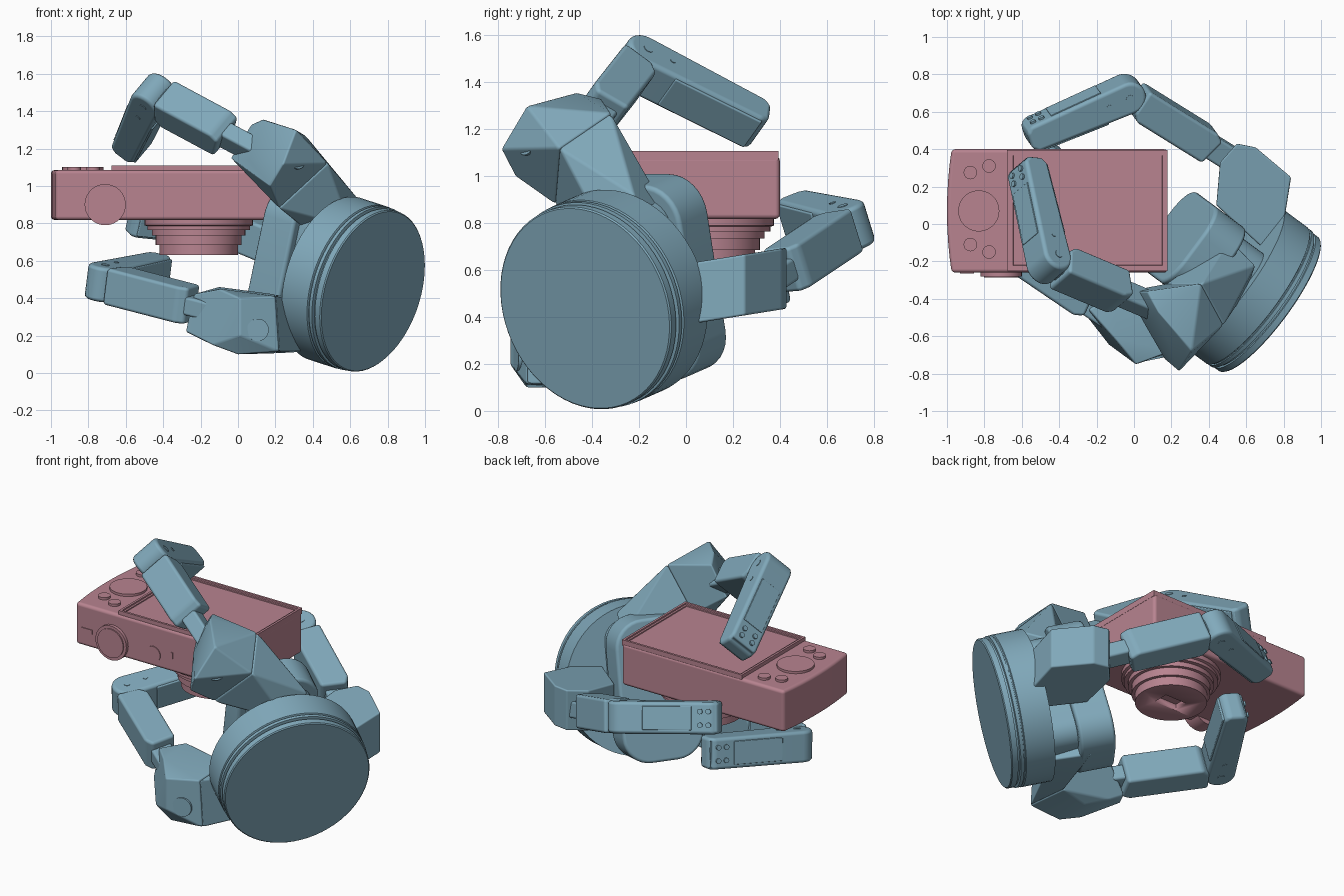
import bpy, bmesh
from math import pi, sin, cos
from mathutils import Vector as V

if "Cube" in bpy.data.objects:
    bpy.data.objects.remove(bpy.data.objects["Cube"])

def material(name, c):
    m = bpy.data.materials.new(name)
    m.diffuse_color = (*c, 1)
    m.use_nodes = True
    m.node_tree.nodes["Principled BSDF"].inputs["Base Color"].default_value = m.diffuse_color
    return m

BLUE = material("hand_blue", (0.22, 0.40, 0.50))
PINK = material("camera_pink", (0.48, 0.23, 0.28))

def finish(name, bm, mat, bevel=0, seg=3):
    bmesh.ops.recalc_face_normals(bm, faces=bm.faces)
    me = bpy.data.meshes.new(name)
    bm.to_mesh(me)
    bm.free()
    ob = bpy.data.objects.new(name, me)
    bpy.context.collection.objects.link(ob)
    me.materials.append(mat)
    bpy.ops.object.select_all(action='DESELECT')
    ob.select_set(True)
    bpy.context.view_layer.objects.active = ob
    bpy.ops.object.shade_smooth_by_angle(angle=0.5)
    if bevel:
        b = ob.modifiers.new("round_edges", 'BEVEL')
        b.width, b.segments, b.limit_method, b.angle_limit = bevel, seg, 'ANGLE', 0.5
        b.harden_normals = True
    return ob

def prism(name, pts, o, axes, lo, hi, mat, bevel=0, recess=None):
    """Extrude a 2D outline along the third axis; optionally sink the top face."""
    ax, ay, az = axes
    bm = bmesh.new()
    rings = [[bm.verts.new(V(o) + ax*a + ay*b + az*t) for a, b in pts] for t in (lo, hi)]
    bm.faces.new(rings[0])
    top = bm.faces.new(rings[1])
    n = len(pts)
    for i in range(n):
        j = (i + 1) % n
        bm.faces.new((rings[0][i], rings[0][j], rings[1][j], rings[1][i]))
    bmesh.ops.recalc_face_normals(bm, faces=bm.faces)
    for width, depth in recess or []:
        bmesh.ops.inset_region(bm, faces=[top], thickness=width)
        bmesh.ops.translate(bm, verts=top.verts, vec=az * -depth)
    return finish(name, bm, mat, bevel)

def lathe(name, prof, o, axis, mat, n=48):
    """Spin (radius, height) pairs about an axis."""
    q = V((0, 0, 1)).rotation_difference(axis)
    bm = bmesh.new()
    vs = [bm.verts.new(V(o) + q @ V((r, 0, h))) for r, h in prof]
    es = [bm.edges.new(p) for p in zip(vs, vs[1:])]
    bmesh.ops.spin(bm, geom=vs + es, cent=V(o), axis=axis, angle=2*pi, steps=n)
    bmesh.ops.remove_doubles(bm, verts=bm.verts, dist=1e-4)
    return finish(name, bm, mat)

def disc(name, r, h, o, axis, mat, n=24):
    return lathe(name, [(0, 0), (r, 0), (r, h), (0, h)], o, axis, mat, n)

def hull(name, pts, mat, bevel=0.01):
    bm = bmesh.new()
    for p in pts:
        bm.verts.new(p)
    r = bmesh.ops.convex_hull(bm, input=bm.verts)
    bmesh.ops.delete(bm, geom=list({g for g in r["geom_interior"] + r["geom_unused"]
                                    if isinstance(g, bmesh.types.BMVert)}), context='VERTS')
    bmesh.ops.dissolve_limit(bm, angle_limit=0.12, verts=bm.verts, edges=bm.edges)
    return finish(name, bm, mat, bevel, 2)

def rect(x0, x1, y0, y1):
    return [(x0, y0), (x1, y0), (x1, y1), (x0, y1)]

def rrect(a, b, r, n=8):
    return [(sx*(a-r) + r*cos(t), sy*(b-r) + r*sin(t))
            for k, (sx, sy) in enumerate([(1, 1), (-1, 1), (-1, -1), (1, -1)])
            for t in [(k + i/n)*pi/2 for i in range(n + 1)]]

X, Y, Z = V((1, 0, 0)), V((0, 1, 0)), V((0, 0, 1))
WORLD = (X, Y, Z)

# camera body with a gently bowed left end
bow = [(-0.975 - 0.025*(1 - (k/4)**2), 0.07 + 0.33*k/4) for k in range(4, -5, -1)]
prism("camera_body", bow + [(0.18, -0.26), (0.18, 0.40)], (0, 0, 0), WORLD, 0.818, 1.085, PINK, 0.02)
# rear screen and control buttons
prism("screen", rect(-0.675, 0.18, -0.25, 0.395), (0, 0, 0), WORLD, 1.07, 1.108, PINK, 0,
      [(0.02, 0), (0.002, 0.008), (0.018, 0), (0.002, 0.006)])
disc("control_wheel", 0.11, 0.03, (-0.83, 0.07, 1.07), Z, PINK, 40)
for i, (x, y) in enumerate([(-0.875, 0.275), (-0.775, 0.31), (-0.875, -0.11), (-0.775, -0.15)]):
    disc(f"rear_button_{i}", 0.036, 0.03, (x, y, 1.07), Z, PINK)
# dial, button and slots on the front-facing edge
disc("mode_dial", 0.11, 0.10, (-0.71, -0.18, 0.90), -Y, PINK, 40)
disc("mode_dial_cap", 0.092, 0.107, (-0.71, -0.18, 0.90), -Y, PINK, 40)
disc("shutter_button", 0.05, 0.07, (-0.42, -0.195, 0.90), -Y, PINK)
prism("power_switch", rect(-0.93, -0.855, 0.91, 0.937), (0, 0, 0), (X, Z, Y), -0.265, -0.2, PINK)
prism("side_slot", rect(-0.295, -0.28, 0.905, 0.945), (0, 0, 0), (X, Z, Y), -0.265, -0.2, PINK)
# stepped lens, its front ring recessed to a rectangular opening
LENS = V((-0.21, 0.085, 0))
lathe("lens_barrel", [(0, 0.83), (0.29, 0.83), (0.29, 0.79), (0.275, 0.785), (0.275, 0.765), (0.25, 0.765),
                      (0.25, 0.735), (0.23, 0.735), (0.23, 0.685), (0, 0.685)], LENS, Z, PINK, 48)
circle = [(0.21*cos(k*pi/24), 0.21*sin(k*pi/24)) for k in range(48)]
front = prism("lens_front", circle, LENS, WORLD, 0.63, 0.70, PINK)
cut = prism("lens_opening_cutter", rect(-0.08, 0.08, -0.05, 0.05), LENS, WORLD, 0.6, 0.67, PINK)
cut.hide_render = True
cut.hide_set(True)
b = front.modifiers.new("opening", 'BOOLEAN')
b.object, b.operation = cut, 'DIFFERENCE'

# hand frame: N points out of the wrist disc, SIDE is level, UP completes it
N = V((0.777, -0.576, -0.253)).normalized()
SIDE = Z.cross(N).normalized()
UP = N.cross(SIDE)
F = V((0.722, -0.43, 0.437))
# wrist drum
lathe("wrist_drum", [(0, 0), (0.44, 0), (0.446, 0.006), (0.446, 0.04), (0.435, 0.042), (0.435, 0.052),
                     (0.452, 0.055), (0.452, 0.075), (0.445, 0.077), (0.445, 0.083), (0.454, 0.087),
                     (0.454, 0.262), (0, 0.262)], F, -N, BLUE, 64)
# palm
prism("palm_core", rrect(0.2, 0.37, 0.12), F, (SIDE, UP, N), -0.46, -0.22, BLUE)
prism("palm_plate", rrect(0.25, 0.43, 0.17), F, (SIDE, UP, N), -0.635, -0.42, BLUE, 0.02)

# knuckle housings
upper_joint = [(0.36, -0.32, 1.27), (0.48, -0.54, 1.12), (0.22, -0.56, 0.88), (0.17, -0.32, 1.0)]
hull("upper_knuckle", upper_joint + [(0.07, -0.36, 1.33), (0.13, -0.47, 1.357), (0.31, -0.68, 1.3),
     (0.24, -0.79, 1.115), (0.06, -0.54, 1.14), (0.17, -0.73, 1.0), (-0.04, -0.36, 1.15)], BLUE)
hull("upper_knuckle_arm", upper_joint + [(0.51, -0.08, 0.85), (0.65, -0.22, 0.92),
     (0.6, -0.36, 0.78), (0.42, -0.26, 0.72)], BLUE)
lower_joint = [(0.2, -0.68, 0.41), (0.22, -0.68, 0.115), (0.2, -0.4, 0.105), (0.2, -0.4, 0.42)]
hull("lower_knuckle", lower_joint + [(0.01, -0.75, 0.4), (0.01, -0.75, 0.2), (0, -0.68, 0.10),
     (-0.14, -0.64, 0.15), (-0.1, -0.62, 0.45), (-0.1, -0.38, 0.46), (-0.15, -0.4, 0.17), (0, -0.45, 0.10),
     (-0.28, -0.46, 0.22), (-0.24, -0.46, 0.42), (-0.26, -0.4, 0.24)], BLUE)
hull("lower_knuckle_arm", lower_joint + [(0.32, -0.02, 0.36), (0.3, -0.02, 0.14),
     (0.46, -0.2, 0.12), (0.46, -0.2, 0.36)], BLUE)
side_outline = [(0.46, 0.33), (0.55, 0.43), (0.65, 0.41), (0.84, 0.25), (0.8, 0), (0.68, -0.12), (0.44, 0.1)]
hull("side_knuckle", [(x, y, h + 0.16*(y - 0.08)) for x, y in side_outline for h in (0.38, 0.64)], BLUE)
disc("upper_motor_cap", 0.055, 0.03, (0.3, -0.66, 1.14), V((0.6, -0.75, 0.15)).normalized(), BLUE)
disc("lower_motor_cap", 0.06, 0.03, (0.1, -0.695, 0.23), V((0.2, -1, 0)).normalized(), BLUE)

def finger(name, root, mid, tip):
    """Proximal link on a narrow tongue, then a padded fingertip link."""
    root, mid, tip = V(root), V(mid), V(tip)
    d1, d2 = (mid - root).normalized(), (tip - mid).normalized()
    axis = d1.cross(d2).normalized()
    in1, in2 = axis.cross(d1), axis.cross(d2)
    l1, l2 = (mid - root).length, (tip - mid).length
    # proximal link
    prism(name + "_tongue", rect(-0.1, l1 + 0.02, -0.065, 0.065), root, (d1, in1, axis), -0.05, 0.05, BLUE, 0.015)
    body = [(0.1, -0.06), (0.15, -0.09), (l1 - 0.07, -0.09), (l1 - 0.07, 0.05), (l1 - 0.11, 0.09), (0.13, 0.09)]
    prism(name + "_proximal", body, root, (d1, in1, axis), -0.1, 0.1, BLUE, 0.018)
    # fingertip link with rounded knuckle end, tapering on the outside
    arc = [(0.09*cos(t), 0.09*sin(t)) for t in [pi/2 + pi*i/12 for i in range(13)]]
    prof = arc + [(l2 - 0.03, -0.06), (l2, -0.03), (l2, 0.06), (l2 - 0.03, 0.09)]
    prism(name + "_distal", prof, mid, (d2, in2, axis), -0.095, 0.095, BLUE, 0.022)
    # inner grip pad, outer cover panel and screws near the tip
    prism(name + "_pad", rect(0.15, l2 - 0.03, -0.08, 0.08), mid, (d2, axis, in2), 0.06, 0.098, BLUE, 0.006)
    slope = (d2 + in2 * (0.03/(l2 - 0.03))).normalized()
    out = (slope.cross(axis)).normalized()
    if out.dot(in2) > 0:
        out = -out
    prism(name + "_cover", rect(0.13, l2 - 0.16, -0.07, 0.07), mid, (slope, axis, out), 0.05, 0.095, BLUE, 0.004)
    for i, (a, s) in enumerate([(0.11, -0.04), (0.11, 0.04), (0.06, -0.04), (0.06, 0.04)]):
        disc(f"{name}_tip_screw_{i}", 0.016, 0.06, mid + slope*(l2 - a) + axis*s + out*0.04, out, BLUE, 12)
    for s in (-1, 1):
        disc(f"{name}_pivot_{s}", 0.022, 0.008, mid + axis*s*0.09, axis*s, BLUE, 16)
        disc(f"{name}_screw_{s}", 0.014, 0.008, mid + d2*0.12 + axis*s*0.09, axis*s, BLUE, 12)

finger("upper_finger", (0.03, -0.41, 1.22), (-0.455, -0.205, 1.48), (-0.59, 0.32, 1.22))
finger("lower_finger", (-0.16, -0.48, 0.34), (-0.72, -0.1, 0.485), (-0.43, 0.42, 0.55))
finger("side_finger", (0.5, 0.36, 0.56), (-0.04, 0.695, 0.785), (-0.58, 0.48, 0.84))
